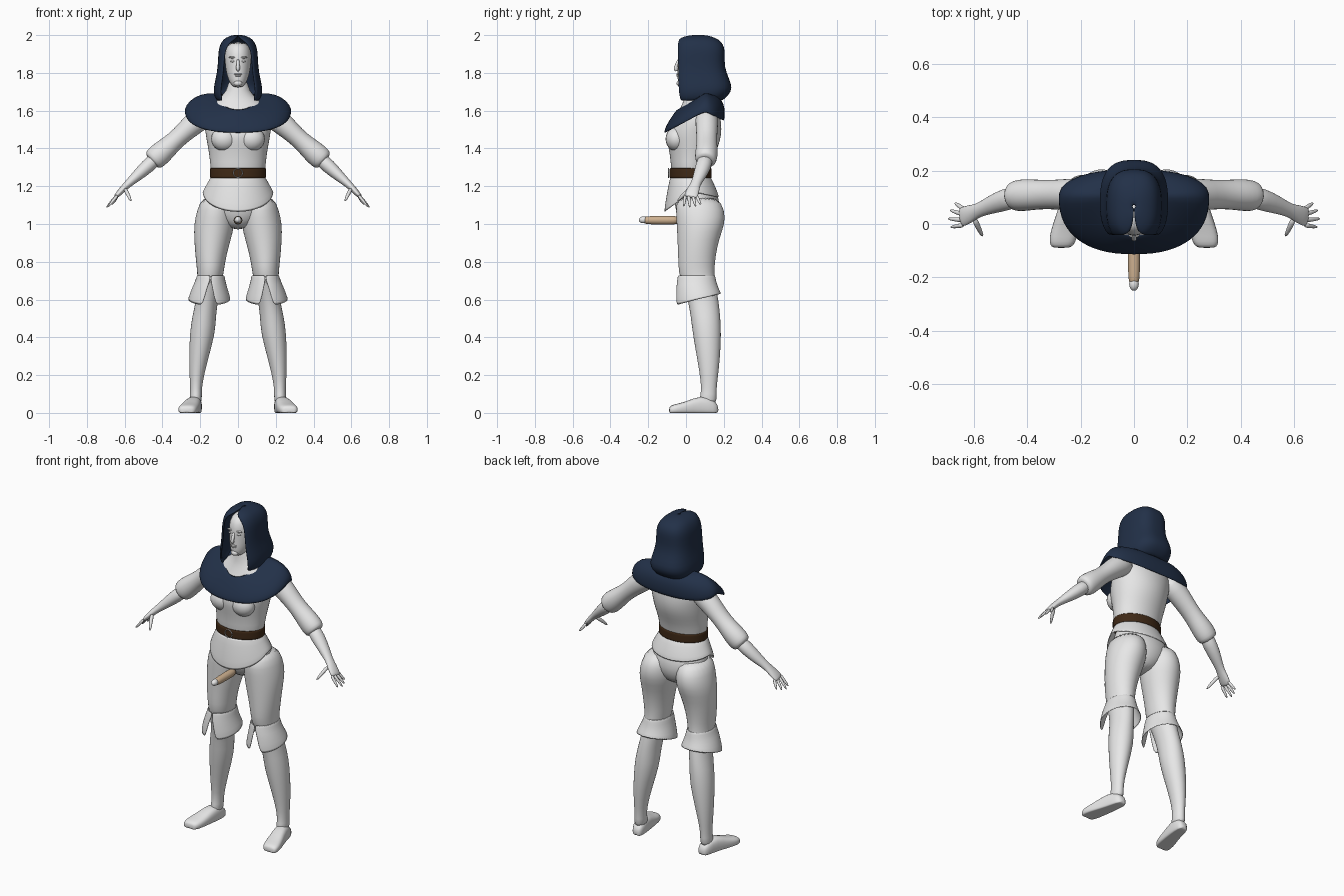
import bpy, bmesh, math
from mathutils import Vector

cube = bpy.data.objects.get("Cube")
if cube:
    bpy.data.objects.remove(cube, do_unlink=True)


def material(name, colour):
    m = bpy.data.materials.new(name)
    m.use_nodes = True
    m.diffuse_color = (*colour, 1)
    node = next(n for n in m.node_tree.nodes if n.type == "BSDF_PRINCIPLED")
    node.inputs["Base Color"].default_value = (*colour, 1)
    node.inputs["Roughness"].default_value = 0.8
    return m


PALE = material("pale grey", (0.8, 0.8, 0.8))
NAVY = material("navy cloth", (0.016, 0.03, 0.065))
BROWN = material("brown leather", (0.05, 0.022, 0.008))
TAN = material("tan", (0.62, 0.44, 0.28))


def spow(v, p):
    return math.copysign(abs(v) ** p, v)


def ring(cx, rx, front, back, z, gap=0, power=1, mid=None, n=24, closed=True):
    """Egg-shaped level ring; z may be (front, side, back)."""
    mid = (front + back) / 2 if mid is None else mid
    zf, zs, zb = z if isinstance(z, tuple) else (z, z, z)
    pts = []
    for i in range(n if closed else n + 1):
        a = gap + (math.tau - 2 * gap) * i / n
        s, c = spow(math.sin(a), power), spow(math.cos(a), power)
        reach, end = (mid - front, zf) if c > 0 else (back - mid, zb)
        pts.append(Vector((cx + rx * s, mid - reach * c, zs + (end - zs) * abs(c))))
    return pts


def build(name, rings, mat, closed=True, cap=True, mirror=False, thick=0):
    """Joins rings of points into one smooth object."""
    bm = bmesh.new()
    rows = [[bm.verts.new(p) for p in r] for r in rings]
    n = len(rows[0])
    for a, b in zip(rows, rows[1:]):
        for i in range(n if closed else n - 1):
            j = (i + 1) % n
            bm.faces.new((a[i], a[j], b[j], b[i]))
    if cap:
        bm.faces.new(rows[0][::-1])
        bm.faces.new(rows[-1])
        bmesh.ops.recalc_face_normals(bm, faces=bm.faces)
    me = bpy.data.meshes.new(name)
    bm.to_mesh(me)
    bm.free()
    return finish(name, me, mat, mirror, thick)


def finish(name, me, mat, mirror=False, thick=0, subdivide=1):
    me.materials.append(mat)
    for p in me.polygons:
        p.use_smooth = True
    ob = bpy.data.objects.new(name, me)
    bpy.context.collection.objects.link(ob)
    if mirror:
        ob.modifiers.new("Mirror", "MIRROR").use_mirror_merge = False
    if thick:
        mod = ob.modifiers.new("Solidify", "SOLIDIFY")
        mod.thickness, mod.offset = thick, -1
    if subdivide:
        mod = ob.modifiers.new("Subdivision", "SUBSURF")
        mod.levels = mod.render_levels = subdivide
    return ob


def tube(name, path, mat, mirror=False, n=14):
    """Tube along points (x, y, z, radius, depth radius)."""
    pts = [Vector(p[:3]) for p in path]
    rings = []
    for i, p in enumerate(pts):
        t = (pts[min(i + 1, len(pts) - 1)] - pts[max(i - 1, 0)]).normalized()
        ref = Vector((1, 0, 0)) if abs(t.y) > 0.9 else Vector((0, 1, 0))
        u = t.cross(ref).normalized()
        v = u.cross(t)
        r, d = path[i][3:]
        rings.append([p + u * r * math.cos(k * math.tau / n)
                      + v * d * math.sin(k * math.tau / n) for k in range(n)])
    return build(name, rings, mat, mirror=mirror)


def ball(name, centre, size, mat, mirror=False):
    bm = bmesh.new()
    bmesh.ops.create_uvsphere(bm, u_segments=20, v_segments=12, radius=1)
    for v in bm.verts:
        v.co = Vector(c + k * s for c, k, s in zip(centre, v.co, size))
    me = bpy.data.meshes.new(name)
    bm.to_mesh(me)
    bm.free()
    return finish(name, me, mat, mirror, subdivide=0)


# Torso, neck and bust
torso = [(.14, -.075, .125, 1.23), (.147, -.08, .13, 1.30), (.152, -.085, .15, 1.36),
         (.163, -.097, .175, 1.42), (.17, -.104, .185, 1.46), (.176, -.098, .19, 1.50),
         (.185, -.058, .185, 1.56), (.165, -.028, .17, 1.62), (.11, -.01, .14, 1.66),
         (.057, .0, .11, 1.70), (.05, .005, .1, 1.78)]
build("torso", [ring(0, *r) for r in torso], PALE)
ball("bust", (.072, -.05, 1.45), (.07, .058, .065), PALE, mirror=True)

# Pelvis and legs
pelvis = [(.05, 0, .12, .97), (.12, -.04, .165, 1.02), (.18, -.06, .185, 1.09),
          (.165, -.065, .165, 1.17), (.13, -.06, .12, 1.25)]
build("pelvis", [ring(0, *r) for r in pelvis], PALE)
leg = [(.225, .035, .06, .165, .04), (.222, .03, .08, .16, .1), (.222, .033, .08, .165, .16),
       (.21, .05, .06, .18, .28), (.188, .068, .035, .187, .42), (.18, .063, .025, .182, .51),
       (.163, .058, .01, .172, .6), (.152, .064, -.02, .155, .69), (.145, .07, -.04, .15, .74),
       (.145, .08, -.042, .155, .82), (.135, .098, -.046, .175, .92),
       (.125, .109, -.05, .207, 1.0), (.118, .1, -.055, .207, 1.07), (.11, .08, -.05, .17, 1.15)]
build("legs", [ring(*r) for r in leg], PALE, mirror=True)

# Feet: flat-bottomed sections from heel to toe
foot = [(.172, .222, .02, .035), (.15, .224, .036, .07), (.08, .234, .042, .095),
        (.0, .254, .05, .06), (-.05, .265, .053, .048), (-.08, .27, .045, .04),
        (-.09, .272, .03, .028)]
rings = []
for y, cx, w, h in foot:
    angles = [k * math.tau / 20 for k in range(20)]
    rings.append([Vector((cx + w * spow(math.cos(a), .7), y,
                          max(0, h * (.4 + .6 * spow(math.sin(a), .8))))) for a in angles])
build("feet", rings, PALE, mirror=True)

# Flared trouser cuffs, slit at the front
cuff = [(.152, .115, -.06, .188, (.565, .6, .63), .3), (.15, .093, -.054, .17, .665, .14),
        (.146, .08, -.048, .16, .7, .01), (.145, .073, -.044, .154, .73, 0)]
build("trouser_cuffs", [ring(*r, closed=False) for r in cuff], PALE,
      closed=False, cap=False, mirror=True, thick=.005)

# Tunic skirt, belt and buckle
skirt = [(.192, -.118, .178, (1.06, 1.17, 1.14)), (.172, -.105, .16, (1.15, 1.205, 1.19)),
         (.145, -.085, .132, 1.25)]
build("tunic_skirt", [ring(0, *r) for r in skirt], PALE, cap=False, thick=.005)
belt = [(.15, -.088, .137, z) for z in (1.243, 1.25, 1.288, 1.296)]
build("belt", [ring(0, *r) for r in belt], BROWN, cap=False, thick=.012)
buckle = [Vector((.024 * math.cos(a), -.092, 1.27 + .024 * math.sin(a)))
          for a in [k * math.tau / 24 for k in range(25)]]
tube("buckle", [(*p, .003, .004) for p in buckle], PALE, n=6)

# Arms with puffed sleeves
sleeve = [(.13, .11, 1.6, .06, .055), (.21, .11, 1.555, .068, .064), (.28, .11, 1.49, .054, .058),
          (.335, .11, 1.44, .05, .055), (.385, .11, 1.395, .06, .06), (.425, .107, 1.36, .064, .062),
          (.45, .105, 1.337, .06, .056), (.458, .104, 1.33, .042, .042)]
tube("sleeves", sleeve, PALE, mirror=True)
forearm = [(.42, .107, 1.36, .038, .04), (.48, .092, 1.305, .04, .044), (.54, .07, 1.25, .029, .034),
           (.585, .05, 1.21, .02, .025), (.61, .04, 1.185, .018, .034),
           (.642, .026, 1.15, .014, .038), (.65, .024, 1.142, .008, .033)]
tube("forearms", forearm, PALE, mirror=True)
for finger, y, tip_y, x in [("little", .055, .08, .672), ("ring", .035, .052, .69),
                            ("middle", .014, .02, .698), ("index", -.004, -.012, .688)]:
    tip_z = 1.085 + (.698 - x) * .6
    tube(finger + "_fingers", [(.636, y, 1.155, .01, .01),
                               ((.636 + x) / 2, (y + tip_y) / 2, 1.122, .009, .009),
                               (x, tip_y, tip_z, .005, .005)], PALE, mirror=True, n=8)
tube("thumbs", [(.6, .025, 1.19, .012, .014), (.582, -.015, 1.155, .011, .011),
                (.565, -.048, 1.118, .006, .006)], PALE, mirror=True, n=8)

# Head and face
head = [(.025, -.034, .03, 1.722), (.046, -.044, .08, 1.75), (.06, -.046, .12, 1.79),
        (.067, -.044, .14, 1.83), (.071, -.045, .15, 1.87), (.068, -.04, .14, 1.92),
        (.045, -.01, .1, 1.965)]
build("head", [ring(0, *r) for r in head], PALE)
tube("nose", [(0, -.038, 1.875, .008, .006), (0, -.049, 1.845, .009, .008),
              (0, -.058, 1.822, .012, .012), (0, -.046, 1.81, .008, .012)], PALE, n=10)
ball("eyes", (.028, -.033, 1.862), (.013, .007, .006), PALE, mirror=True)
ball("brows", (.03, -.033, 1.882), (.02, .009, .005), PALE, mirror=True)
ball("upper_lip", (0, -.043, 1.793), (.02, .008, .005), PALE)
ball("lower_lip", (0, -.042, 1.785), (.017, .009, .005), PALE)
ball("chin", (0, -.034, 1.745), (.022, .016, .016), PALE)

# Shoulder mantle, listed from hem to neckline
mantle = [(.285, -.116, .203, (1.482, 1.595, 1.545)), (.28, -.114, .207, (1.5, 1.635, 1.59)),
          (.235, -.1, .2, (1.53, 1.68, 1.64)), (.16, -.075, .175, (1.57, 1.7, 1.675)),
          (.09, -.046, .14, (1.61, 1.69, 1.69))]
build("mantle", [ring(0, *r, power=.85, mid=.1, n=32) for r in mantle], NAVY,
      cap=False, thick=.008)

# Hood, open around the face
hood = [(.11, -.06, .19, 1.65, .8), (.127, -.07, .225, 1.68, .76), (.13, -.073, .247, 1.72, .72),
        (.118, -.073, .228, 1.77, .73), (.107, -.073, .203, 1.83, .75), (.105, -.07, .206, 1.9, .7),
        (.1, -.063, .203, 1.935, .6), (.087, -.052, .188, 1.966, .4), (.066, -.035, .155, 1.987, .1),
        (.03, .02, .11, 2.0, .02), (.004, .06, .07, 2.001, .02)]
build("hood", [ring(0, *r, power=.75, closed=False, n=32) for r in hood], NAVY,
      closed=False, cap=False, thick=.012)

# Plain rod at the front
tube("front_rod", [(0, y, 1.02, r, r) for y, r in
                   [(-.03, .024), (-.1, .024), (-.18, .023), (-.215, .02), (-.222, .016)]], TAN)
ball("rod_tip", (0, -.225, 1.022), (.018, .025, .018), PALE)
